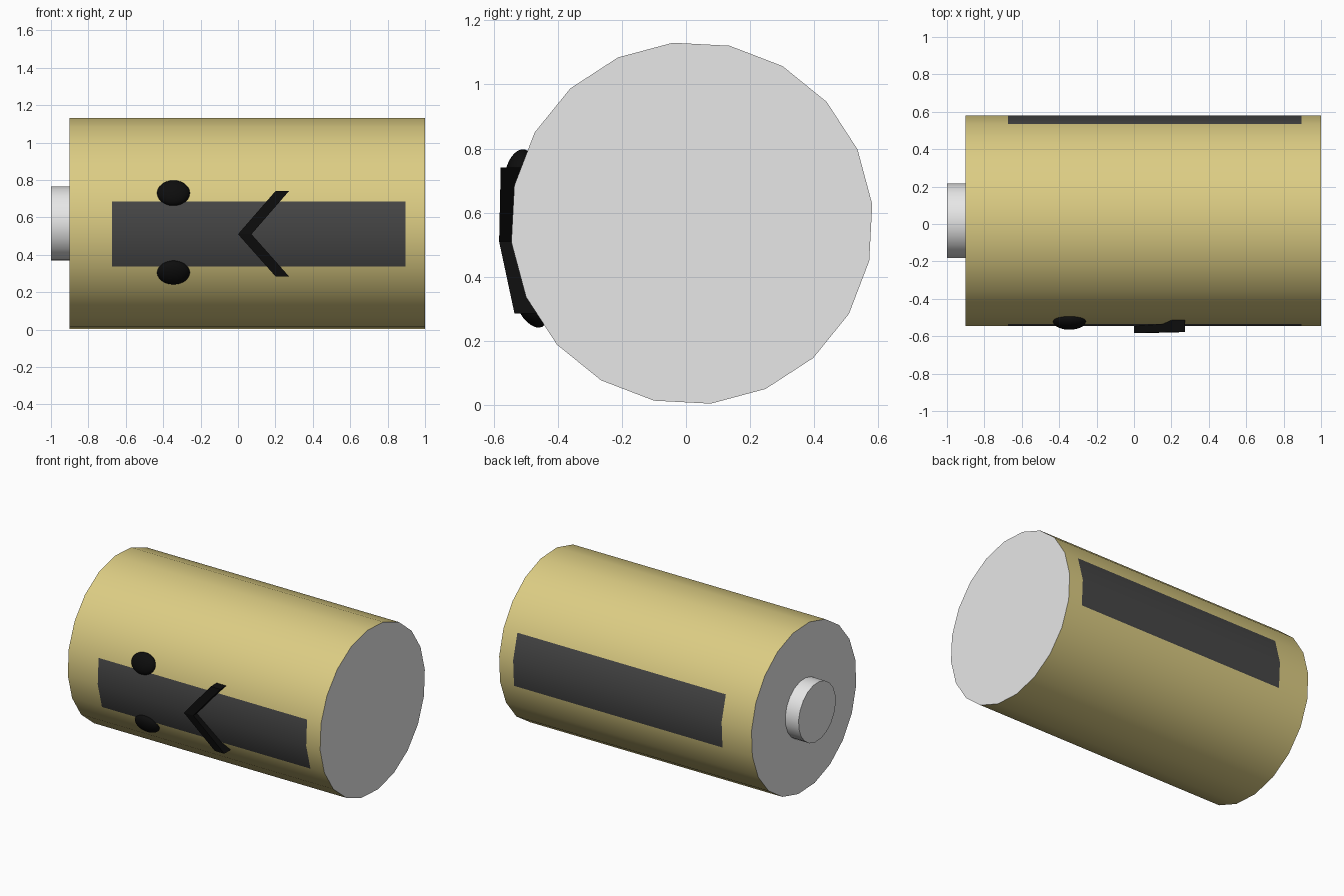
import bpy, bmesh, math
from mathutils import Matrix, Vector

if "Cube" in bpy.data.objects:
    bpy.data.objects.remove(bpy.data.objects["Cube"], do_unlink=True)

SIDES = 20
TURN = math.radians(6)            # roll of the can about its axis
STEP = 2 * math.pi / SIDES
CY, CZ = 0.018, 0.567             # can axis


def material(name, *rgb):
    m = bpy.data.materials.new(name)
    m.use_nodes = True
    m.diffuse_color = (*rgb, 1)
    m.node_tree.nodes["Principled BSDF"].inputs["Base Color"].default_value = (*rgb, 1)
    return m


tan = material("tan", 0.72, 0.61, 0.23)
charcoal = material("charcoal", 0.062, 0.062, 0.062)
metal = material("light_grey", 0.8, 0.8, 0.8)
black = material("black", 0.004, 0.004, 0.004)


def finish(name, bm, mats, smooth=True):
    bmesh.ops.recalc_face_normals(bm, faces=bm.faces)
    mesh = bpy.data.meshes.new(name)
    bm.to_mesh(mesh)
    bm.free()
    for m in mats:
        mesh.materials.append(m)
    ob = bpy.data.objects.new(name, mesh)
    bpy.context.collection.objects.link(ob)
    if smooth:
        bpy.ops.object.select_all(action="DESELECT")
        ob.select_set(True)
        bpy.context.view_layer.objects.active = ob
        bpy.ops.object.shade_smooth_by_angle(angle=math.radians(35))
    return ob


def tube(radius, stations):
    """Closed cylinder along x with a ring of vertices at each station."""
    bm = bmesh.new()
    rings = [[bm.verts.new((x, CY + radius * math.cos(TURN + i * STEP),
                            CZ + radius * math.sin(TURN + i * STEP)))
              for i in range(SIDES)] for x in stations]
    for a, b in zip(rings, rings[1:]):
        for i in range(SIDES):
            j = (i + 1) % SIDES
            bm.faces.new((a[i], a[j], b[j], b[i]))
    bm.faces.new(rings[0])
    bm.faces.new(rings[-1])
    return bm


# Can body: grey ends, dark panels two facets wide on front and back
body = tube(0.566, (-0.9, -0.675, 0.895, 1.0))
for f in body.faces:
    c = f.calc_center_median()
    if len(f.verts) > 4:
        f.material_index = 2
    else:
        angle = math.atan2(c.z - CZ, c.y - CY) - TURN
        off = (angle + math.pi / 2) % math.pi - math.pi / 2
        f.material_index = int(abs(off) < STEP and -0.6 < c.x < 0.8)
finish("can_body", body, (tan, charcoal, metal))

# End terminal
finish("terminal", tube(0.2, (-1.0, -0.9)), (metal,))

# Eyes: flattened balls lying on the curved wall
for name, y, z, tilt in (("right_upper_eye", -0.522, 0.73, -17),
                         ("right_lower_eye", -0.482, 0.305, 30)):
    bm = bmesh.new()
    bmesh.ops.create_uvsphere(bm, u_segments=24, v_segments=12, radius=1)
    bm.transform(Matrix.Translation((-0.345, y, z))
                 @ Matrix.Rotation(math.radians(tilt), 4, "X")
                 @ Matrix.Diagonal((0.088, 0.04, 0.07, 1)))
    finish(name, bm, (black,))

# Chevron mouth: two bars joined at the tip, following the wall
bm = bmesh.new()
sections = []
for x, z, front, back in ((0.2, 0.74, -0.578, -0.5),
                          (0.0, 0.51, -0.583, -0.53),
                          (0.2, 0.285, -0.535, -0.45)):
    corners = ((x, front), (x + 0.072, front), (x + 0.072, back), (x, back))
    sections.append([bm.verts.new(Vector((px, py, z))) for px, py in corners])
for a, b in zip(sections, sections[1:]):
    for i in range(4):
        j = (i + 1) % 4
        bm.faces.new((a[i], a[j], b[j], b[i]))
bm.faces.new(sections[0])
bm.faces.new(sections[-1])
finish("chevron_mouth", bm, (black,), smooth=False)
